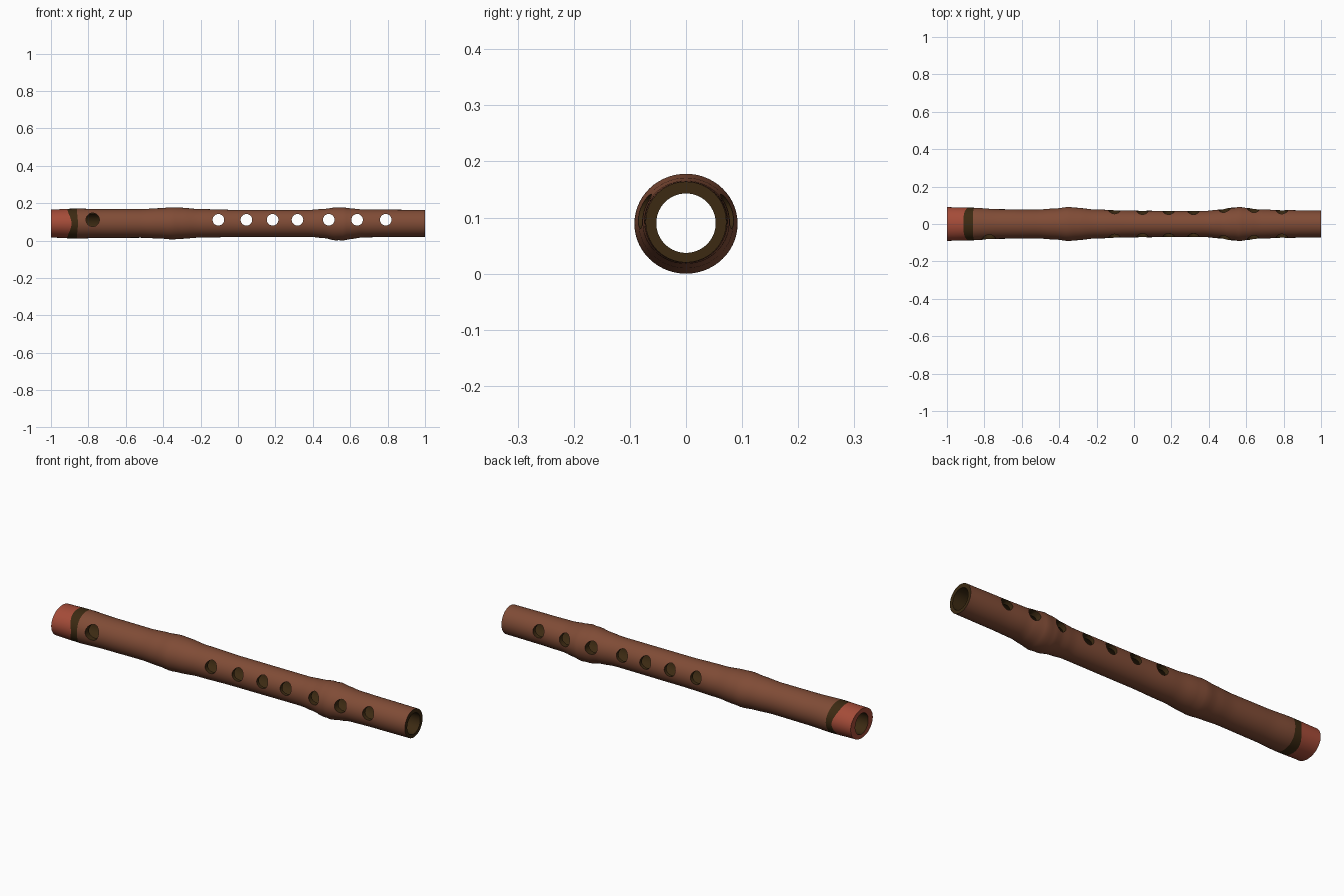
import bpy, bmesh, math
from mathutils import Matrix, Vector

if "Cube" in bpy.data.objects:
    bpy.data.objects.remove(bpy.data.objects["Cube"])

SEG = 56
ZC = 0.09
BORE = 0.053

# x, half width (y), low z, high z along the bamboo tube
PROFILE = [
    (-1.00, .090, .016, .166), (-.87, .087, .011, .171), (-.72, .079, .014, .168),
    (-.52, .077, .015, .168), (-.42, .083, .011, .173), (-.35, .091, .006, .178),
    (-.31, .087, .009, .176), (-.20, .077, .016, .168), (0.0, .071, .019, .164),
    (0.38, .070, .020, .164), (.46, .077, .013, .169), (.52, .087, .001, .177),
    (.545, .087, .002, .176), (.56, .092, .000, .178), (.60, .086, .008, .172),
    (.67, .078, .017, .166), (.80, .074, .019, .165), (1.00, .072, .020, .164),
]


def section(x):
    for a, b in zip(PROFILE, PROFILE[1:]):
        if x <= b[0]:
            t = (x - a[0]) / (b[0] - a[0])
            t = t * t * (3 - 2 * t)
            return [p + (q - p) * t for p, q in zip(a[1:], b[1:])]
    return PROFILE[-1][1:]


def material(name, col):
    m = bpy.data.materials.new(name)
    m.diffuse_color = (*col, 1)
    m.use_nodes = True
    m.node_tree.nodes["Principled BSDF"].inputs["Base Color"].default_value = m.diffuse_color
    return m


MATS = [material("bamboo_brown", (.216, .072, .037)),
        material("end_red", (.376, .072, .040)),
        material("dark_brown", (.045, .023, .006))]


def make_object(name, bm):
    me = bpy.data.meshes.new(name)
    bmesh.ops.recalc_face_normals(bm, faces=bm.faces[:])
    bm.to_mesh(me)
    bm.free()
    for m in MATS:
        me.materials.append(m)
    ob = bpy.data.objects.new(name, me)
    bpy.context.collection.objects.link(ob)
    return ob


# Tube: outer rings, inner bore rings, end rims
xs = [-1, -.955, -.912, -.862] + [-.84 + i * .02 for i in range(92)] + [1]
wave = {2: .022, 3: .006}      # painted band edges wander on front and back
bm = bmesh.new()
outer, inner = [], []
for i, x in enumerate(xs):
    hy, lo, hi = section(x)
    o, n = [], []
    for k in range(SEG):
        a = 2 * math.pi * k / SEG
        c, s = math.cos(a), math.sin(a)
        dx = wave.get(i, 0) * c ** 4
        o.append(bm.verts.new((x + dx, hy * c, (lo + hi) / 2 + (hi - lo) / 2 * s)))
        n.append(bm.verts.new((x, BORE * c, ZC + BORE * s)))
    outer.append(o)
    inner.append(n)


def bridge(r1, r2, mat):
    for k in range(SEG):
        j = (k + 1) % SEG
        bm.faces.new((r1[k], r1[j], r2[j], r2[k])).material_index = mat


for i in range(len(xs) - 1):
    bridge(outer[i], outer[i + 1], 1 if i < 2 else 2 if i == 2 else 0)
    bridge(inner[i], inner[i + 1], 2)
bridge(outer[0], inner[0], 1)
bridge(outer[-1], inner[-1], 2)
flute = make_object("flute_body", bm)

# Cutters: blow hole on the front only, finger holes right through
bm = bmesh.new()


def add_cutter(x, r, y0, y1):
    mat = Matrix.Translation(Vector((x, (y0 + y1) / 2, .111))) @ Matrix.Rotation(math.pi / 2, 4, 'X')
    bmesh.ops.create_cone(bm, cap_ends=True, segments=28, radius1=r, radius2=r,
                          depth=y1 - y0, matrix=mat)


add_cutter(-.777, .036, -.2, 0)
for x in (-.105, .045, .185, .318, .485, .637, .790):
    add_cutter(x, .031, -.2, .2)
for f in bm.faces:
    f.material_index = 2
cutter = make_object("hole_cutter", bm)
cutter.hide_render = True

mod = flute.modifiers.new("holes", 'BOOLEAN')
mod.operation = 'DIFFERENCE'
mod.solver = 'EXACT'
mod.object = cutter
bpy.context.view_layer.objects.active = flute
flute.select_set(True)
bpy.ops.object.modifier_apply(modifier="holes")
bpy.data.objects.remove(cutter)
bpy.ops.object.shade_smooth_by_angle(angle=math.radians(35))
